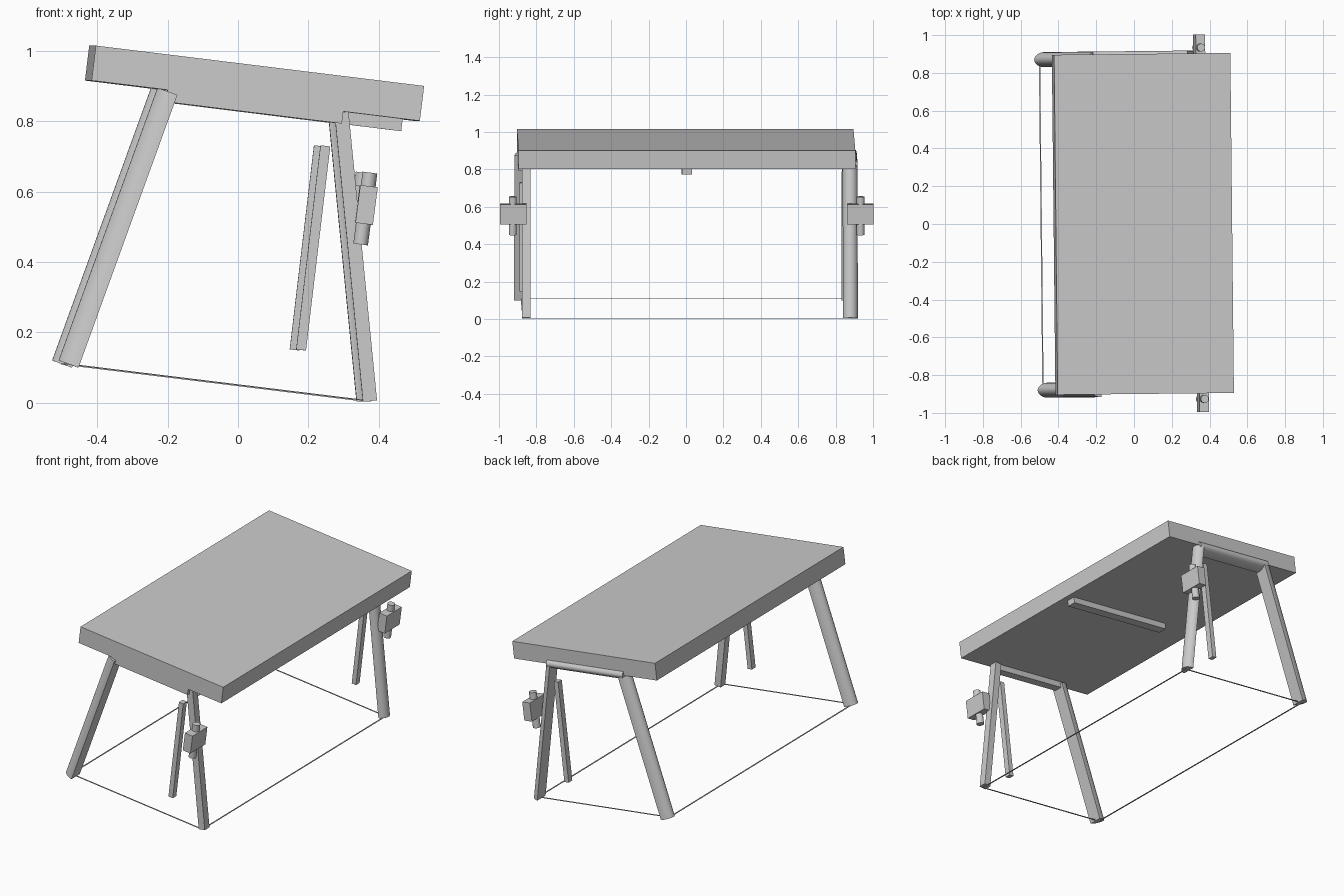
import bpy, bmesh
from math import sin, cos, pi, radians
from mathutils import Vector, Matrix

cube = bpy.data.objects.get("Cube")
if cube:
    bpy.data.objects.remove(cube, do_unlink=True)

grey = bpy.data.materials.new("plain_grey")
grey.use_nodes = True
colour = (0.6, 0.6, 0.6, 1)
grey.diffuse_color = colour
grey.node_tree.nodes["Principled BSDF"].inputs["Base Color"].default_value = colour

# The whole table is turned very slightly about the vertical
TURN = Matrix.Rotation(radians(0.6), 4, 'Z')
Y = Vector((0, 1, 0))


def bar(name, a, b, profile, smooth=False):
    """Extrude a closed (across, depth) profile from a to b."""
    a, b = Vector(a), Vector(b)
    axis = (b - a).normalized()
    across = (Y - axis * axis.y).normalized() if abs(axis.y) < 0.9 else Vector((1, 0, 0))
    depth = across.cross(axis)
    bm = bmesh.new()
    ends = [[bm.verts.new(p + across * u + depth * w) for u, w in profile] for p in (a, b)]
    n = len(profile)
    for i in range(n):
        j = (i + 1) % n
        bm.faces.new((ends[0][i], ends[0][j], ends[1][j], ends[1][i]))
    bm.faces.new(ends[0])
    bm.faces.new(ends[1])
    bmesh.ops.recalc_face_normals(bm, faces=bm.faces)
    bm.transform(TURN)
    mesh = bpy.data.meshes.new(name)
    bm.to_mesh(mesh)
    bm.free()
    mesh.materials.append(grey)
    obj = bpy.data.objects.new(name, mesh)
    bpy.context.collection.objects.link(obj)
    if smooth:
        bpy.ops.object.select_all(action='DESELECT')
        obj.select_set(True)
        bpy.context.view_layer.objects.active = obj
        bpy.ops.object.shade_smooth_by_angle(angle=radians(35))
    return obj


def rect(w, d):
    return [(-w / 2, -d / 2), (w / 2, -d / 2), (w / 2, d / 2), (-w / 2, d / 2)]


def circle(r, n=20):
    return [(r * cos(2 * pi * i / n), r * sin(2 * pi * i / n)) for i in range(n)]


def half_round(r, d, side):
    """D shape of width 2r and depth d, bulging to one side of its depth axis."""
    arc = [(r * cos(pi * i / 16), side * (d * sin(pi * i / 16) - d / 2)) for i in range(17)]
    return arc


# Tilted top and the batten below it
tilt = radians(7)
along = Vector((cos(tilt), 0, -sin(tilt)))
up = Vector((sin(tilt), 0, cos(tilt)))
middle = Vector((0.047, 0, 0.908))
bar("table_top", middle - along * 0.47, middle + along * 0.47, rect(1.8, 0.1))
under = middle - up * 0.067
bar("centre_batten", under - along * 0.25, under + along * 0.43, rect(0.055, 0.035))

# End frames: sloping legs, cross rail, prop rod and clamp
LEFT_TOP, LEFT_FOOT = (-0.21, 0.885), (-0.491, 0.11)
RIGHT_TOP, RIGHT_FOOT = (0.285, 0.825), (0.366, 0.005)
for label, s in (("front", -1), ("back", 1)):
    y = s * 0.875

    def at(p, yy=y):
        return (p[0], yy, p[1])

    bar(label + "_rear_leg", at(LEFT_FOOT), at(LEFT_TOP), half_round(0.04, 0.06, -1), True)
    if s > 0:
        bar("back_fore_leg", at(RIGHT_FOOT), at(RIGHT_TOP), half_round(0.04, 0.04, 1), True)
        rail = [(w + 0.005, u) for u, w in half_round(0.035, 0.07, 1)]
    else:
        bar("front_fore_leg", at(RIGHT_FOOT, -0.858), at(RIGHT_TOP, -0.858), rect(0.045, 0.04))
        rail = rect(0.05, 0.07)
    bar(label + "_cross_rail", at((-0.21, 0.89)), at((0.29, 0.828)), rail, s > 0)
    bar(label + "_prop_rod", at((0.17, 0.15)), at((0.239, 0.73)), rect(0.035, 0.028))
    lean = Vector((0.13, 0, 1)).normalized()
    c = Vector((0.355, s * 0.928, 0.562))
    bar(label + "_clamp_block", c - lean * 0.054, c + lean * 0.054, rect(0.142, 0.05))
    pin = Vector((0.352, s * 0.93, 0.552))
    bar(label + "_clamp_pin", pin - lean * 0.103, pin + lean * 0.103, circle(0.021), True)
    bar(label + "_floor_wire", at(LEFT_FOOT), at(RIGHT_FOOT), rect(0.007, 0.003))

# Thin wires joining the feet lengthwise
for name, p in (("rear_floor_wire", LEFT_FOOT), ("fore_floor_wire", RIGHT_FOOT)):
    bar(name, (p[0], -0.875, p[1]), (p[0], 0.875, p[1]), rect(0.007, 0.003))
